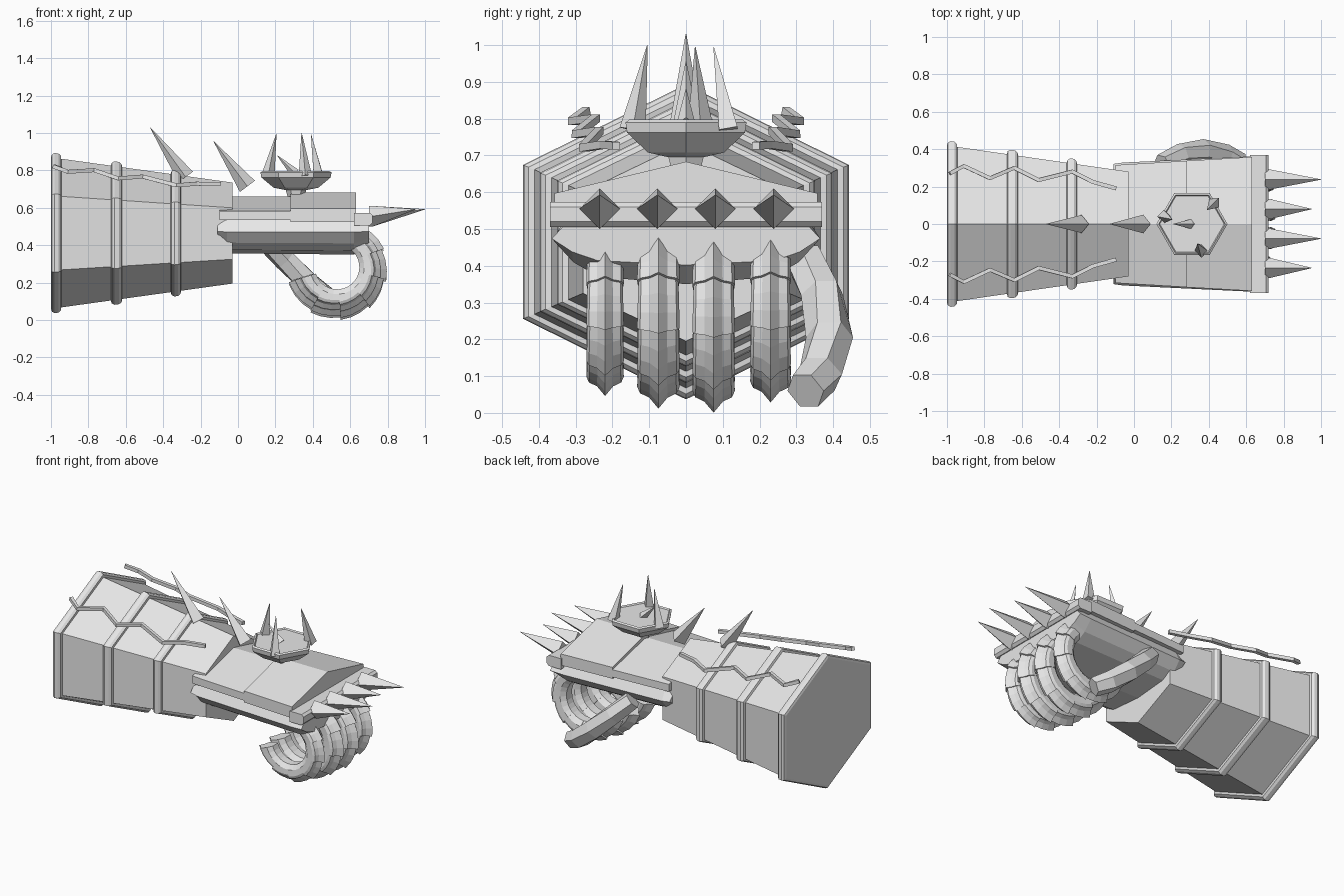
import bpy, bmesh, math
from mathutils import Vector

if "Cube" in bpy.data.objects:
    bpy.data.objects.remove(bpy.data.objects["Cube"])

metal = bpy.data.materials.new("light_grey_metal")
metal.diffuse_color = (0.8, 0.8, 0.8, 1)
metal.use_nodes = True
metal.node_tree.nodes["Principled BSDF"].inputs["Base Color"].default_value = metal.diffuse_color


def loft(name, rings):
    """Skin a list of equal-length point rings and cap both ends."""
    bm = bmesh.new()
    loops = [[bm.verts.new(p) for p in ring] for ring in rings]
    n = len(rings[0])
    for a, b in zip(loops, loops[1:]):
        for i in range(n):
            j = (i + 1) % n
            bm.faces.new((a[i], a[j], b[j], b[i]))
    bm.faces.new(loops[0])
    bm.faces.new(loops[-1])
    bmesh.ops.recalc_face_normals(bm, faces=bm.faces)
    me = bpy.data.meshes.new(name)
    bm.to_mesh(me)
    bm.free()
    me.materials.append(metal)
    ob = bpy.data.objects.new(name, me)
    bpy.context.collection.objects.link(ob)
    return ob


def tube(name, path, radii, sides, turn=0.0):
    """Sweep a regular polygon along a list of points."""
    pts = [Vector(p) for p in path]
    rings = []
    for i, p in enumerate(pts):
        t = (pts[min(i + 1, len(pts) - 1)] - pts[max(i - 1, 0)]).normalized()
        ref = Vector((0, 0, 1)) if abs(t.z) < 0.97 else Vector((1, 0, 0))
        u = t.cross(ref).normalized()
        v = u.cross(t)
        angs = [turn + 2 * math.pi * k / sides for k in range(sides)]
        rings.append([p + radii[i] * (u * math.cos(a) + v * math.sin(a)) for a in angs])
    return loft(name, rings)


def spike(name, base, tip, r):
    tube(name, [base, tip], [r, 0.001], 4)


def mirrored(half):
    """Close a half profile of (y, z) points across y = 0."""
    return half + [(-y, z) for y, z in reversed(half) if y > 1e-6]


# Forearm guard: tapering six-sided sleeve with three raised rims
def hex_ring(x, out=0.0):
    t = (x + 1) / 0.97
    mix = lambda a, b: a + (b - a) * t
    y = mix(0.42, 0.28) + out
    top, low = mix(0.87, 0.735) + out, mix(0.06, 0.195) - out
    up, dn = mix(0.665, 0.60) + out * 0.4, mix(0.265, 0.325) - out * 0.4
    return [(x, 0, top), (x, y, up), (x, y, dn), (x, 0, low), (x, -y, dn), (x, -y, up)]


sleeve = []
for x0, x1 in ((-1.0, -0.945), (-0.68, -0.62), (-0.36, -0.305)):
    sleeve += [hex_ring(x0), hex_ring(x0 + 0.005, 0.016), hex_ring(x0 + 0.02, 0.026),
               hex_ring(x1 - 0.015, 0.026), hex_ring(x1 - 0.002, 0.016), hex_ring(x1)]
sleeve.append(hex_ring(-0.03))
loft("forearm_guard", sleeve)

# Zigzag trims floating over both upper slopes of the sleeve
zx = (-0.985, -0.91, -0.77, -0.64, -0.51, -0.33, -0.22, -0.095)
zy = (0.27, 0.31, 0.245, 0.30, 0.235, 0.28, 0.225, 0.19)
for s, side in ((-1, "front"), (1, "back")):
    path = []
    for x, y in zip(zx, zy):
        t = (x + 0.985) / 0.89
        path.append((x, s * y, 0.815 - 0.1 * t - 0.45 * (y - 0.285 + 0.07 * t)))
    tube("zigzag_trim_" + side, path, [0.015] * len(path), 4, math.pi / 4)

# Palm: bevelled slab
palm_half = [(0.0, 0.555), (0.325, 0.54), (0.365, 0.47), (0.31, 0.41), (0.24, 0.37), (0.0, 0.35)]


def palm_ring(x, w, h):
    pts = palm_half + [(-y, z) for y, z in palm_half[-2:0:-1]]
    return [(x, y * w, 0.48 + (z - 0.48) * h) for y, z in pts]


loft("palm", [palm_ring(-0.11, 0.88, 0.5), palm_ring(-0.06, 0.9, 0.95),
              palm_ring(0.62, 0.99, 1.0), palm_ring(0.70, 1.0, 0.6)])


# Back of the hand: two gabled plates, the front one raised
def gable(name, x0, x1, w0, w1, low, edge, ridge):
    rings = []
    for x, w in ((x0, w0), (x1, w1)):
        rings.append([(x, y, z) for y, z in ((-w, low), (-w, edge), (0, ridge), (w, edge), (w, low))])
    loft(name, rings)


gable("rear_hand_plate", -0.10, 0.285, 0.315, 0.338, 0.535, 0.582, 0.66)
gable("front_hand_plate", 0.28, 0.63, 0.338, 0.358, 0.525, 0.597, 0.683)

# Knuckle bar with four pyramid spikes
bar = [(0.62, 0.505), (0.705, 0.505), (0.72, 0.52), (0.72, 0.56), (0.705, 0.573), (0.62, 0.573)]
loft("knuckle_bar", [[(x, y, z) for x, z in bar] for y in (-0.37, 0.37)])
for i, (y, tip) in enumerate(((-0.235, 0.95), (-0.078, 1.0), (0.08, 0.95), (0.238, 1.0))):
    # upright diamond base, tip raised slightly
    r = 0.055
    base = [(0.70, y + r, 0.555), (0.70, y, 0.555 + r), (0.70, y - r, 0.555), (0.70, y, 0.555 - r)]
    front = [(tip, y + dy, 0.592 + dz) for dy, dz in ((.001, 0), (0, .001), (-.001, 0), (0, -.001))]
    mid = [(0.72, b[1], b[2]) for b in base]
    loft("knuckle_spike_%d" % (i + 1), [base, mid, front])

# Six-sided crown on the back of the hand
crown = [(0.045, 0.66), (0.055, 0.695), (0.12, 0.708), (0.185, 0.762), (0.19, 0.79), (0.178, 0.797), (0.172, 0.788)]
loft("hand_crown", [[(0.31 + r * math.cos(k * math.pi / 3), r * math.sin(k * math.pi / 3), z)
                     for k in range(6)] for r, z in crown])
spike("crown_spike_1", (0.16, 0.04, 0.77), (0.205, 0.025, 0.995), 0.036)
spike("crown_spike_2", (0.43, 0.115, 0.77), (0.39, 0.075, 0.995), 0.036)
spike("crown_spike_3", (0.36, -0.145, 0.77), (0.34, -0.105, 1.0), 0.036)
spike("crown_centre_spike", (0.305, 0, 0.785), (0.21, 0, 0.88), 0.026)

# Large spikes along the sleeve ridge and wrist
spike("sleeve_spike", (-0.28, 0, 0.765), (-0.47, 0, 1.03), 0.048)
spike("wrist_spike", (0.05, 0, 0.715), (-0.13, 0, 0.955), 0.05)

# Curled fingers: ridged section swept round an arc in overlapping plates
section = mirrored([(0.0, 0.27), (0.025, 0.24), (0.05, 0.228), (0.058, 0.21),
                    (0.055, 0.165), (0.03, 0.135)])
joints = (58, 22, -14, -50, -86, -122, -163)


def finger(name, y0, cz, s):
    rings = []
    for a0, a1 in zip(joints, joints[1:]):
        for k in range(4):
            a = math.radians(a0 + (a1 - a0) * k / 3)
            flare = 0.95 + 0.05 * k / 3
            ring = []
            for v, r in section:
                if r > 0.2:
                    r *= flare
                ring.append((0.53 + s * r * math.cos(a), y0 + s * v * (0.94 + 0.06 * k / 3),
                             cz + s * r * math.sin(a)))
            rings.append(ring)
    loft(name, rings)


for name, y0, cz, s in (("little_finger", -0.22, 0.283, 0.88), ("ring_finger", -0.075, 0.281, 1.0),
                        ("middle_finger", 0.075, 0.27, 1.0), ("index_finger", 0.23, 0.287, 0.96)):
    finger(name, y0, cz, s)

# Thumb: bent six-sided bar from the palm's back edge
tube("thumb", [(0.15, 0.32, 0.42), (0.25, 0.37, 0.32), (0.37, 0.39, 0.205), (0.49, 0.365, 0.105), (0.57, 0.325, 0.06)],
     [0.055, 0.06, 0.064, 0.062, 0.055], 6)
